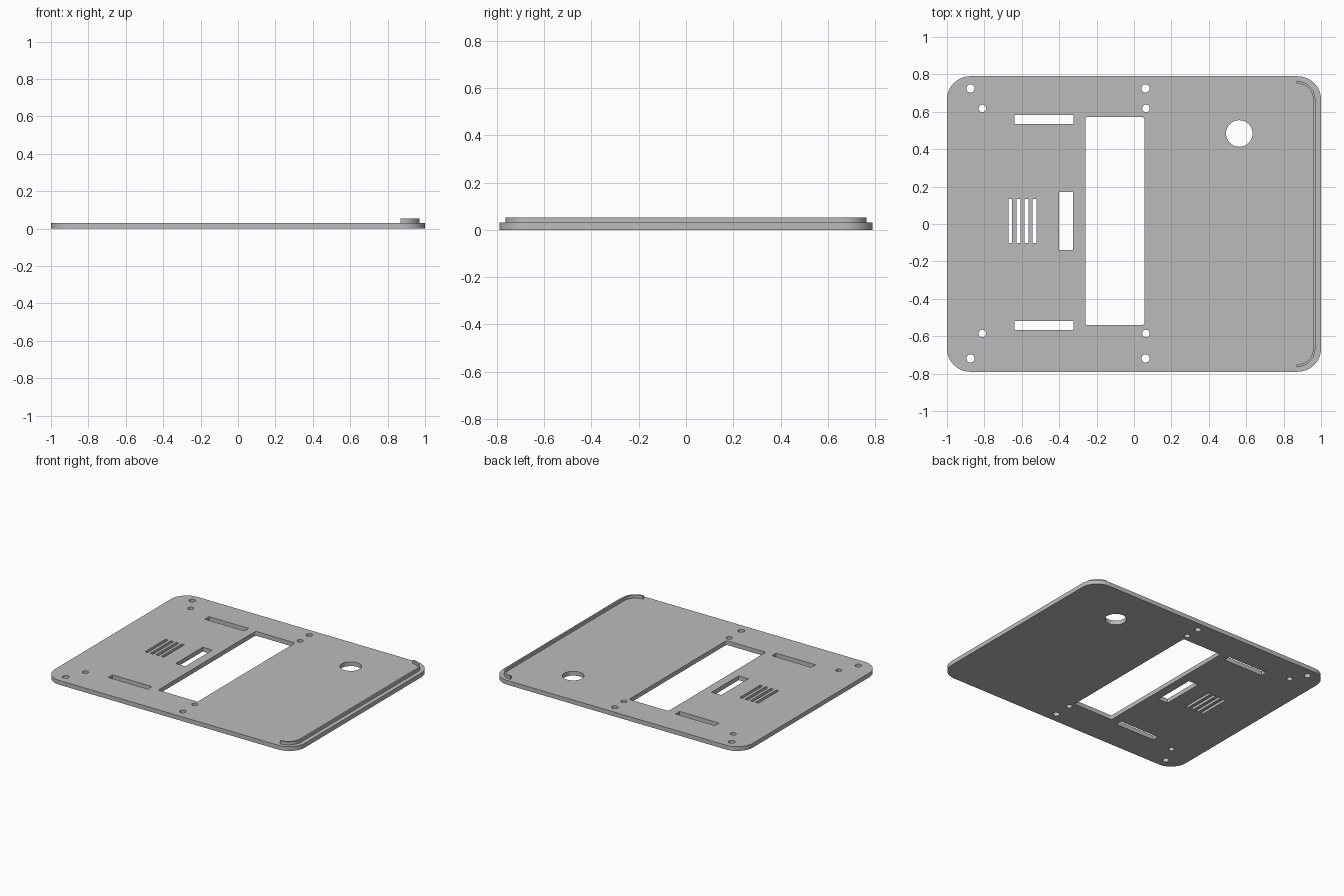
import bpy
import bmesh
from math import sin, cos, pi, radians

cube = bpy.data.objects.get("Cube")
if cube:
    bpy.data.objects.remove(cube, do_unlink=True)

grey = bpy.data.materials.new("plain grey")
grey.use_nodes = True
grey.diffuse_color = (0.5, 0.5, 0.5, 1)
grey.node_tree.nodes["Principled BSDF"].inputs["Base Color"].default_value = (0.5, 0.5, 0.5, 1)


def arc(cx, cy, r, start, end, steps):
    angles = [radians(start + (end - start) * i / steps) for i in range(steps + 1)]
    return [(cx + r * cos(a), cy + r * sin(a)) for a in angles]


def circle(cx, cy, r, sides=32):
    return arc(cx, cy, r, 0, 360, sides)[:-1]


def rect(x0, x1, y0, y1, r=0, steps=12):
    if r == 0:
        return [(x0, y0), (x1, y0), (x1, y1), (x0, y1)]
    corners = [(x1 - r, y1 - r), (x0 + r, y1 - r), (x0 + r, y0 + r), (x1 - r, y0 + r)]
    return [p for i, (cx, cy) in enumerate(corners)
            for p in arc(cx, cy, r, 90 * i, 90 * i + 90, steps)]


def slab(name, outlines, z0, z1):
    """Extrude a flat outline; the outlines inside it become through holes."""
    curve = bpy.data.curves.new(name, 'CURVE')
    curve.dimensions = '2D'
    curve.fill_mode = 'BOTH'
    curve.extrude = (z1 - z0) / 2
    for points in outlines:
        spline = curve.splines.new('POLY')
        spline.points.add(len(points) - 1)
        for p, (x, y) in zip(spline.points, points):
            p.co = (x, y, 0, 1)
        spline.use_cyclic_u = True
    obj = bpy.data.objects.new(name, curve)
    obj.location.z = (z0 + z1) / 2
    bpy.context.collection.objects.link(obj)
    bpy.ops.object.select_all(action='DESELECT')
    obj.select_set(True)
    bpy.context.view_layer.objects.active = obj
    bpy.ops.object.convert(target='MESH')
    obj = bpy.context.view_layer.objects.active

    # Weld walls to caps and point the faces outward
    bm = bmesh.new()
    bm.from_mesh(obj.data)
    bmesh.ops.remove_doubles(bm, verts=bm.verts, dist=0.0002)
    bmesh.ops.recalc_face_normals(bm, faces=bm.faces)
    bm.to_mesh(obj.data)
    bm.free()
    obj.data.materials.clear()
    obj.data.materials.append(grey)
    bpy.ops.object.shade_smooth_by_angle(angle=radians(30))
    return obj


# Plate outline, then its openings
plate = [rect(-1, 1, -0.79, 0.79, 0.125)]
plate.append(rect(-0.26, 0.055, -0.54, 0.572, 0.012, 4))   # main window
plate.append(rect(-0.402, -0.325, -0.138, 0.172))          # small window
for y in (0.559, -0.543):                                  # long slots
    plate.append(rect(-0.64, -0.324, y - 0.024, y + 0.024))
for i in range(4):                                         # vent slits
    x = -0.672 + 0.043 * i
    plate.append(rect(x, x + 0.021, -0.102, 0.134))
plate.append(circle(0.563, 0.484, 0.071, 48))              # round opening
for y in (0.725, -0.719):                                  # outer screw holes
    plate += [circle(x, y, 0.022) for x in (-0.874, 0.062)]
for y in (0.618, -0.585):                                  # inner screw holes
    plate += [circle(x, y, 0.02) for x in (-0.811, 0.064)]
slab("base_plate", plate, 0, 0.031)

# Thin raised lip along the left edge, wrapping round both corners
cx, cy, outer, inner = 0.87, 0.664, 0.1, 0.088
lip = (arc(cx, -cy, outer, -90, 0, 12) + arc(cx, cy, outer, 0, 90, 12)
       + arc(cx, cy, inner, 90, 0, 12) + arc(cx, -cy, inner, 0, -90, 12))
slab("edge_lip", [lip], 0.03, 0.053)
